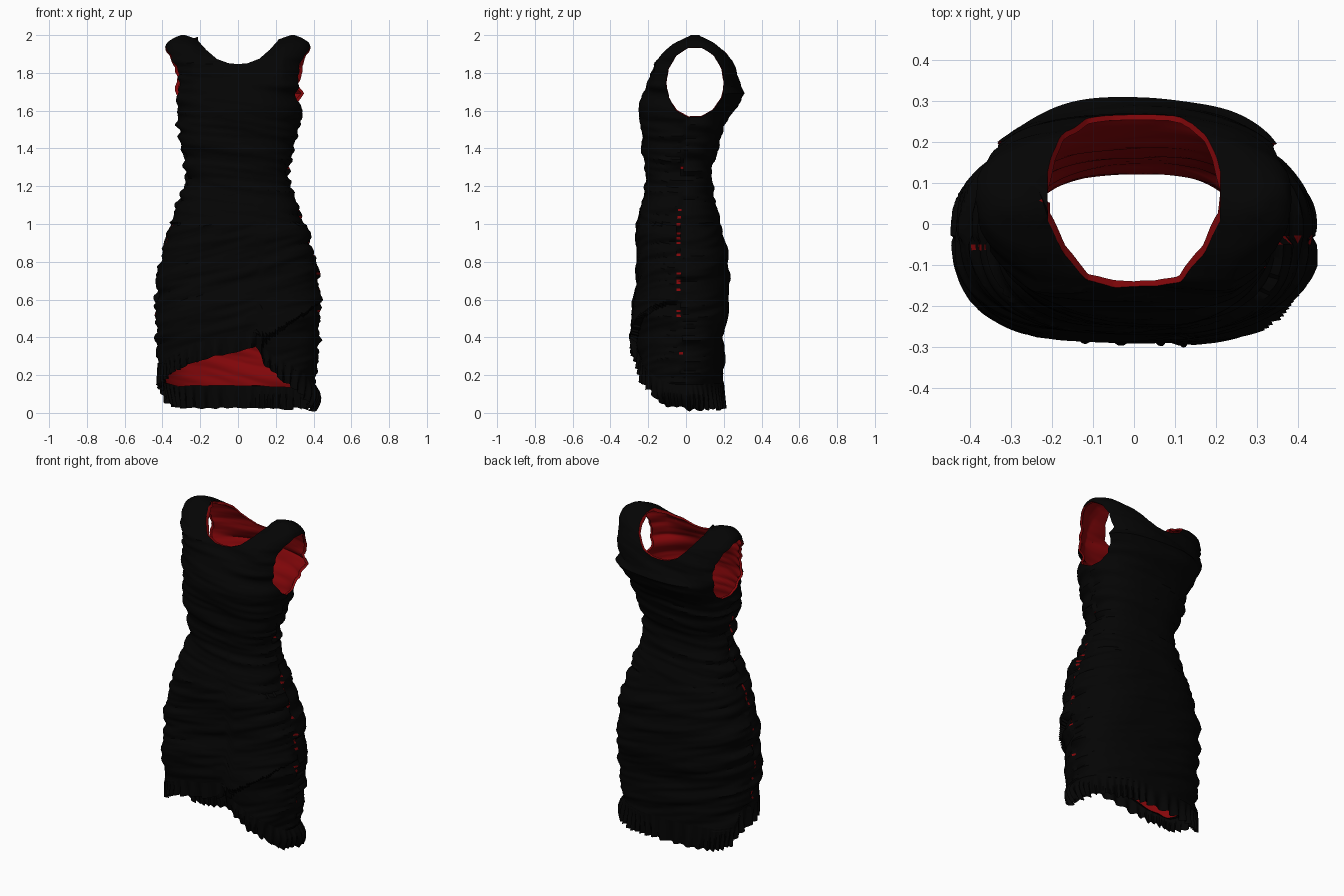
import bpy, bmesh, math, random
from mathutils import Vector, noise

if "Cube" in bpy.data.objects:
    bpy.data.objects.remove(bpy.data.objects["Cube"])

random.seed(4)


def material(name, rgb):
    m = bpy.data.materials.new(name)
    m.diffuse_color = (*rgb, 1)
    m.use_nodes = True
    m.node_tree.nodes["Principled BSDF"].inputs["Base Color"].default_value = m.diffuse_color
    return m


BLACK = material("black_fabric", (0.0013, 0.0013, 0.0013))
RED = material("red_lining", (0.23, 0.002, 0.003))


def lerp_table(table, t):
    """Piecewise linear lookup; each row is (key, value, ...)."""
    if t <= table[0][0]:
        return table[0][1:]
    for a, b in zip(table, table[1:]):
        if t <= b[0]:
            f = (t - a[0]) / (b[0] - a[0])
            return tuple(p + (q - p) * f for p, q in zip(a[1:], b[1:]))
    return table[-1][1:]


# height, half width, front y, back y, side seam y
SECTIONS = [
    (0.00, 0.39, -0.26, 0.19, 0.0), (0.20, 0.415, -0.265, 0.195, -0.02),
    (0.40, 0.43, -0.28, 0.20, -0.03), (0.52, 0.435, -0.29, 0.225, -0.04),
    (0.70, 0.43, -0.26, 0.23, -0.04), (0.85, 0.40, -0.265, 0.22, -0.04),
    (1.00, 0.355, -0.27, 0.18, -0.04), (1.10, 0.325, -0.235, 0.16, -0.03),
    (1.25, 0.265, -0.205, 0.135, -0.02), (1.40, 0.295, -0.235, 0.165, -0.02),
    (1.50, 0.315, -0.24, 0.195, 0.0), (1.60, 0.335, -0.255, 0.25, 0.02),
    (1.69, 0.37, -0.24, 0.31, 0.03), (1.76, 0.385, -0.225, 0.28, 0.04),
    (1.85, 0.395, -0.215, 0.255, 0.05), (1.92, 0.39, -0.14, 0.22, 0.05),
    (1.96, 0.375, -0.09, 0.175, 0.05), (1.985, 0.34, -0.03, 0.12, 0.05),
    (2.00, 0.30, 0.0, 0.09, 0.05),
]
# bottom edge height by x, and ruffle length
HEM_FRONT = [(-0.43, 0.15, 0.10), (-0.40, 0.18, 0.07), (-0.35, 0.22, 0.07),
             (-0.2, 0.29, 0.07), (0, 0.33, 0.07), (0.1, 0.36, 0.07),
             (0.15, 0.25, 0.07), (0.25, 0.175, 0.08), (0.34, 0.125, 0.09),
             (0.43, 0.035, 0.10)]
HEM_BACK = [(-0.43, 0.15, 0.10), (-0.40, 0.06, 0.10), (-0.33, 0.035, 0.11),
            (0.0, 0.035, 0.11), (0.3, 0.03, 0.11), (0.43, 0.025, 0.11)]
POWER = 0.78


def spow(v, p):
    return math.copysign(abs(v) ** p, v)


def hem(a):
    x = 0.43 * spow(math.cos(a), POWER)
    return lerp_table(HEM_FRONT if math.sin(a) < 0 else HEM_BACK, x)


def ramp(v, lo, hi):
    return min(1, max(0, (v - lo) / (hi - lo)))


def body_point(a, z, folds=1.0):
    w, yf, yb, yc = lerp_table(SECTIONS, z)
    c, s = spow(math.cos(a), POWER), spow(math.sin(a), POWER)
    x, y = w * c, yc + s * ((yb - yc) if s > 0 else (yc - yf))
    if s < 0:
        # chest panel narrower than the back, scooped below the neckline
        x *= 1 + 0.18 * s * ramp(z, 1.53, 1.7) * (1 - ramp(z, 1.84, 1.95))
        y += 0.055 * ramp(z, 1.68, 1.83) * max(0, 1 - (x / 0.24) ** 2)
    # gathered horizontal folds, strongest at the side seams
    tilt = 0.25 * x * (1 if z < 1.0 else -0.4) * (1 if s < 0 else -1)
    n = noise.noise(Vector((x * 2.2, y * 2.5 + 7, (z - tilt) * 17)))
    n += 0.6 * noise.noise(Vector((x * 4 + 3, y * 4, (z - tilt) * 38)))
    r = folds * n * (0.015 + 0.012 * abs(c) ** 6) * min(1, max(0.15, (2.0 - z) / 0.2))
    # diagonal wrap edge on the front skirt
    if s < 0 and x > 0.08 and z < 1:
        d = z - (0.36 + (x - 0.1) * 0.66)
        r += (0.022 * max(0, 1 - d / 0.14) if d > 0 else -0.012) * min(1, -s * 4)
    # shoulders round down towards the neck
    drop = 0.35 * max(0, 0.28 - abs(x)) * ramp(z, 1.88, 2.0)
    return Vector((x + r * math.cos(a), y + r * math.sin(a), z - drop))


def add_object(name, bm, mats):
    me = bpy.data.meshes.new(name)
    bm.to_mesh(me)
    bm.free()
    for m in mats:
        me.materials.append(m)
    ob = bpy.data.objects.new(name, me)
    bpy.context.collection.objects.link(ob)
    return ob


def loft(name, point, cols, rows, mats, cap=False, rule=None):
    """Closed tube from point(angle, 0..1)."""
    bm = bmesh.new()
    grid = [[bm.verts.new(point(2 * math.pi * (i + 0.5) / cols, j / rows))
             for i in range(cols)] for j in range(rows + 1)]
    for j in range(rows):
        for i in range(cols):
            k = (i + 1) % cols
            f = bm.faces.new((grid[j][i], grid[j][k], grid[j + 1][k], grid[j + 1][i]))
            if rule:
                f.material_index = rule(i, f.calc_center_median())
    if cap:
        bm.faces.new(grid[-1])
    return add_object(name, bm, mats)


def prism(name, near, far):
    """Solid between two matching outlines, used as a cutter."""
    bm = bmesh.new()
    a, b = [[bm.verts.new(p) for p in o] for o in (near, far)]
    n = len(a)
    for i in range(n):
        bm.faces.new((a[i], a[(i + 1) % n], b[(i + 1) % n], b[i]))
    bm.faces.new(a)
    bm.faces.new(b)
    bmesh.ops.recalc_face_normals(bm, faces=bm.faces)
    ob = add_object(name, bm, (RED,))
    ob.hide_render = True
    return ob


# gathered dress body with a red lining
COLS = 168


def dress_point(a, t):
    h, length = hem(a)
    bottom = h + length
    return body_point(a, bottom + (2.0 - bottom) * t)


def seam_rule(i, c):
    # small gaps of lining along the side seams
    side = i in (COLS - 1, COLS // 2)
    return 1 if side and 0.3 < c.z < 1.45 and random.random() < 0.18 else 0


dress = loft("dress_body", dress_point, COLS, 150, (BLACK, RED), True, seam_rule)
shell = dress.modifiers.new("lining", "SOLIDIFY")
shell.thickness, shell.offset = 0.013, -1
shell.material_offset = 1

# neckline and armhole cutters, leaving a red edge
NECK = [(0.215, 2.2), (0.205, 2.0), (0.165, 1.945), (0.11, 1.89), (0.05, 1.866)]
outline = NECK + [(0, 1.861)] + [(-x, z) for x, z in reversed(NECK)]
cutters = [prism("neck_cutter",
                 [(x, -0.6, z + 0.03) for x, z in outline],
                 [(x * 1.05, 0.6, z - 0.09) for x, z in outline])]
ring = [2 * math.pi * k / 14 for k in range(14)]
for side in (-1, 1):
    cutters.append(prism("armhole_cutter", *[
        [(side * x, 0.047 + f * 0.16 * math.cos(k), 1.745 + f * 0.188 * math.sin(k))
         for k in ring] for x, f in ((0.22, 0.87), (0.47, 1.12))]))
for cutter in cutters:
    cut = dress.modifiers.new("opening", "BOOLEAN")
    cut.operation, cut.solver, cut.object = "DIFFERENCE", "EXACT", cutter

bpy.ops.object.select_all(action="DESELECT")
dress.select_set(True)
bpy.context.view_layer.objects.active = dress
bpy.ops.object.convert(target="MESH")
for cutter in cutters:
    bpy.data.objects.remove(cutter)


# pleated ruffle along the hem
def ruffle_point(a, t):
    h, length = hem(a)
    ragged = 0.018 * noise.noise(Vector((9 * math.cos(a), 9 * math.sin(a), 5)))
    top, bottom = h + length + 0.015, max(0.0, h + ragged - 0.008)
    p = body_point(a, top, 1.0)
    q = body_point(a, bottom, 0.0)
    swing = math.sin(48 * a + 3 * math.sin(5 * a))
    out = 0.004 + t * (0.006 + 0.015 * swing)
    if math.cos(a) > 0.8:
        out += 0.03 * math.sin(math.pi * t) * (math.cos(a) - 0.8) / 0.2
    z = top + (bottom - top) * t
    xy = p.lerp(q, t)
    return Vector((xy.x + out * math.cos(a), xy.y + out * math.sin(a), z))


ruffle = loft("hem_ruffle", lambda a, t: ruffle_point(a, 1 - t), 360, 6, (BLACK,))

for ob in (dress, ruffle):
    bpy.ops.object.select_all(action="DESELECT")
    ob.select_set(True)
    bpy.context.view_layer.objects.active = ob
    bpy.ops.object.shade_smooth_by_angle(angle=math.radians(40))
